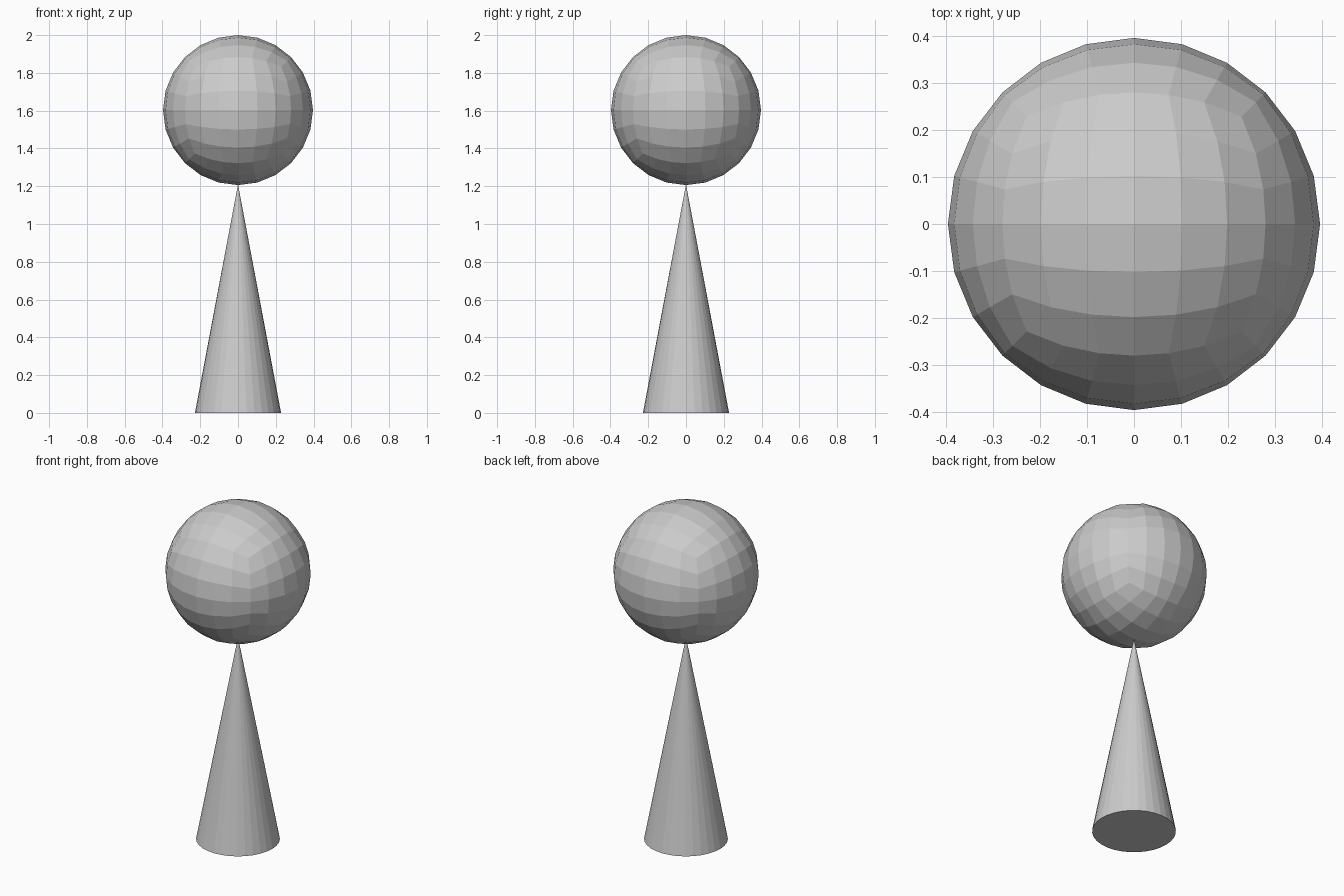
import bpy, bmesh, math
from mathutils import Vector

if "Cube" in bpy.data.objects:
    bpy.data.objects.remove(bpy.data.objects["Cube"])

R = 0.397          # ball radius
CENTER_Z = 2.0 - R


def add_object(name, bm):
    bmesh.ops.recalc_face_normals(bm, faces=bm.faces)
    mesh = bpy.data.meshes.new(name)
    bm.to_mesh(mesh)
    bm.free()
    obj = bpy.data.objects.new(name, mesh)
    bpy.context.collection.objects.link(obj)
    return obj


# Ball: cube with 6x6 cells per side, projected to a sphere at equal angles
bm = bmesh.new()
bmesh.ops.create_cube(bm, size=2)
bmesh.ops.subdivide_edges(bm, edges=bm.edges[:], cuts=5, use_grid_fill=True)
for v in bm.verts:
    v.co = Vector([math.tan(c * math.pi / 4) for c in v.co]).normalized() * R
ball = add_object("ball", bm)
ball.location.z = CENTER_Z

# Cone stand: tip touches the underside of the ball
HEIGHT = 2.0 - 2 * R + 0.004
bm = bmesh.new()
bmesh.ops.create_cone(bm, cap_ends=True, segments=32,
                      radius1=0.228, radius2=0, depth=HEIGHT)
bmesh.ops.remove_doubles(bm, verts=bm.verts[:], dist=1e-5)
cone = add_object("cone_stand", bm)
cone.location.z = HEIGHT / 2
